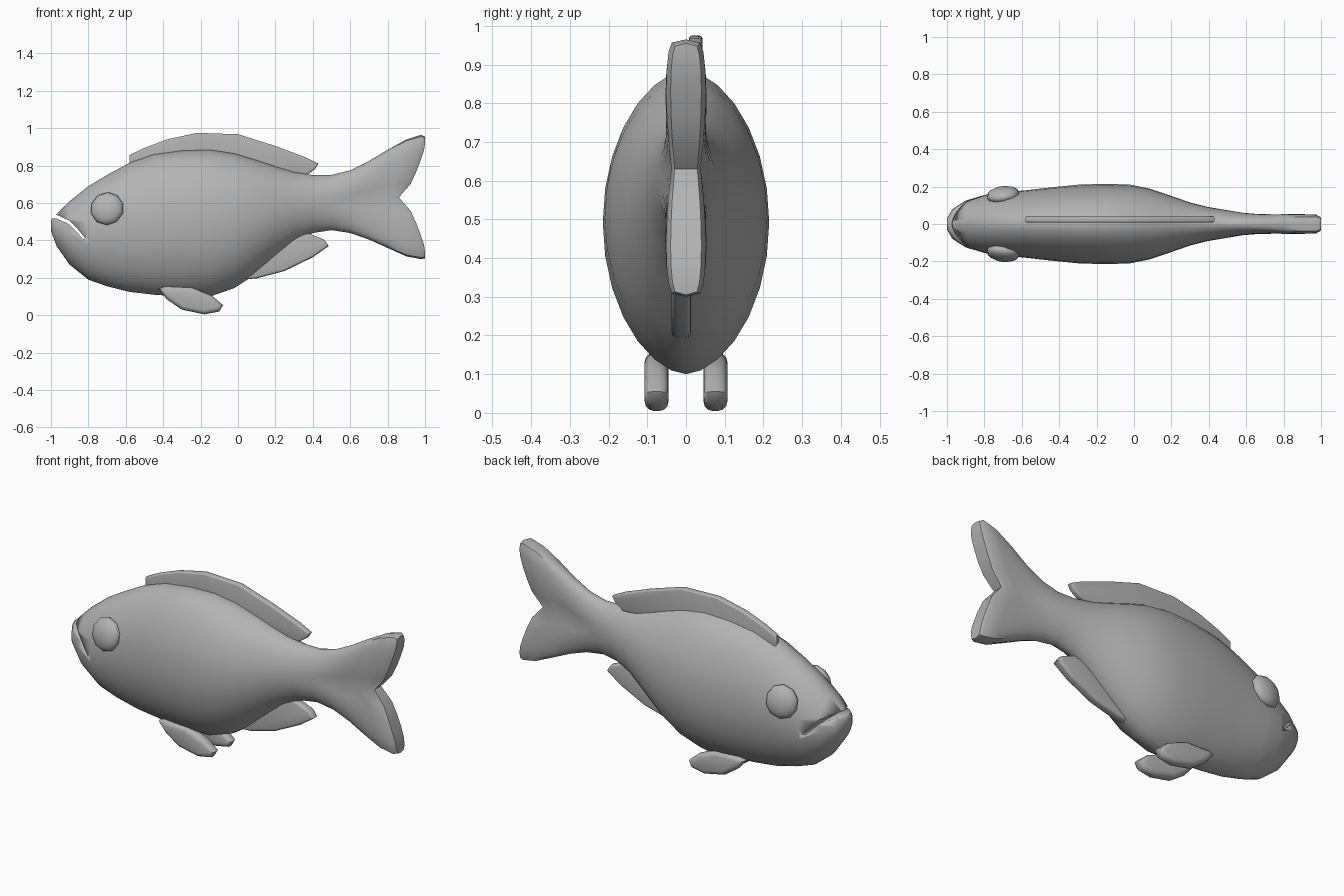
import bpy, bmesh
from math import sin, cos, pi, radians

if "Cube" in bpy.data.objects:
    bpy.data.objects.remove(bpy.data.objects["Cube"])

grey = bpy.data.materials.new("plain_grey")
grey.use_nodes = True
grey.diffuse_color = (0.45, 0.45, 0.45, 1)
grey.node_tree.nodes["Principled BSDF"].inputs["Base Color"].default_value = grey.diffuse_color


def finish(name, bm, angle=40):
    """Turn a bmesh into a smooth-shaded object."""
    bmesh.ops.recalc_face_normals(bm, faces=bm.faces)
    mesh = bpy.data.meshes.new(name)
    bm.to_mesh(mesh)
    bm.free()
    mesh.materials.append(grey)
    obj = bpy.data.objects.new(name, mesh)
    bpy.context.collection.objects.link(obj)
    bpy.ops.object.select_all(action="DESELECT")
    obj.select_set(True)
    bpy.context.view_layer.objects.active = obj
    bpy.ops.object.shade_smooth_by_angle(angle=radians(angle))
    return obj


def plate(name, outline, y, thick, bevel=0.0):
    """Extrude an x-z outline along y, with a softened rim."""
    bm = bmesh.new()
    face = bm.faces.new([bm.verts.new((x, y - thick / 2, z)) for x, z in outline])
    ext = bmesh.ops.extrude_face_region(bm, geom=[face])["geom"]
    moved = [v for v in ext if isinstance(v, bmesh.types.BMVert)]
    bmesh.ops.translate(bm, verts=moved, vec=(0, thick, 0))
    if bevel:
        rim = [e for e in bm.edges if abs(e.verts[0].co.y - e.verts[1].co.y) < 1e-5]
        bmesh.ops.bevel(bm, geom=rim, offset=bevel, segments=3, profile=0.5,
                        affect="EDGES", clamp_overlap=True)
    return finish(name, bm, 50)


# Body and tail: stations of x, top z, bottom z, half width
STATIONS = [
    (-1, .51, .45, .03), (-.97, .54, .37, .08), (-.9, .61, .27, .125),
    (-.8, .69, .19, .155), (-.7, .75, .155, .17), (-.58, .815, .125, .18),
    (-.45, .86, .11, .195), (-.3, .88, .1, .21), (-.15, .885, .1, .215),
    (-.02, .865, .145, .21), (.08, .835, .21, .19), (.2, .795, .31, .15),
    (.3, .765, .39, .115), (.4, .75, .44, .09), (.5, .75, .455, .075),
    (.6, .775, .44, .065), (.7, .825, .405, .06), (.8, .885, .36, .06),
    (.9, .94, .315, .06), (.98, .965, .3, .058), (1, .955, .305, .045),
]
SEG = 28


def ring(bm, x, top, bottom, width):
    s = min(max((x - 0.45) / 0.45, 0), 1)
    s = s * s * (3 - 2 * s)               # blend from body to flat forked tail
    power = 1.15 - 0.85 * s
    verts = []
    for i in range(SEG):
        a = 2 * pi * i / SEG - pi / 2
        t, c = sin(a), cos(a)
        pull = 0.14 * s * (1 - min(1, abs(t) * 1.2) ** 0.6)
        w = width * (1 - 0.35 * s * (1 - abs(t)) ** 2)
        y = w * abs(c) ** power * (1 if c > 0 else -1)
        if i in (0, SEG // 2):
            y = 0
        verts.append(bm.verts.new((x - pull, y, (top + bottom) / 2 + t * (top - bottom) / 2)))
    return verts


bm = bmesh.new()
rings = [ring(bm, *row) for row in STATIONS]
for a, b in zip(rings, rings[1:]):
    for i in range(SEG):
        j = (i + 1) % SEG
        bm.faces.new((a[i], a[j], b[j], b[i]))
for end in (rings[0], rings[-1]):         # caps join each side to its mirror
    for i in range(SEG // 2):
        quad = [end[i], end[i + 1], end[-i - 1], end[-i]]
        bm.faces.new(list(dict.fromkeys(quad)))
body = finish("body", bm, 50)

# Mouth slit
slit = [(-1.05, .54), (-.965, .535), (-.9, .505), (-.86, .465), (-.82, .415),
        (-.825, .405), (-.865, .448), (-.905, .488), (-.97, .517), (-1.05, .52)]
cutter = plate("mouth_cutter", slit, 0, 0.6)
cutter.hide_render = True
cut = body.modifiers.new("mouth", "BOOLEAN")
cut.operation, cut.solver, cut.object = "DIFFERENCE", "EXACT", cutter
bpy.context.view_layer.objects.active = body
bpy.ops.object.modifier_apply(modifier=cut.name)
bpy.data.objects.remove(cutter)

# Fins along the middle
plate("back_fin", [(-.58, .78), (-.58, .855), (-.5, .895), (-.38, .94), (-.22, .975),
                   (0, .968), (.2, .905), (.36, .845), (.43, .81), (.41, .78),
                   (.36, .745), (.1, .76), (-.3, .8)], 0.025, 0.035, 0.009)
plate("rear_belly_fin", [(0, .19), (.1, .197), (.25, .237), (.4, .31), (.485, .37),
                         (.46, .405), (.38, .437), (.25, .44), (.1, .32)],
      -0.012, 0.05, 0.014)

# Paired belly fins and eyes
fin = [(-.425, .14), (-.39, .155), (-.25, .15), (-.14, .105), (-.08, .055),
       (-.1, .02), (-.18, .005), (-.3, .03), (-.38, .085)]
for side, label in ((1, "left"), (-1, "right")):
    plate(label + "_belly_fin", fin, side * 0.076, 0.062, 0.024)
    bm = bmesh.new()
    bmesh.ops.create_uvsphere(bm, u_segments=10, v_segments=8, radius=0.09)
    eye = finish(label + "_eye", bm, 60)
    eye.scale = (1, 1, 0.5)
    eye.rotation_euler = (radians(-side * 78), 0, radians(side * 8))
    eye.location = (-0.7, side * 0.155, 0.57)
